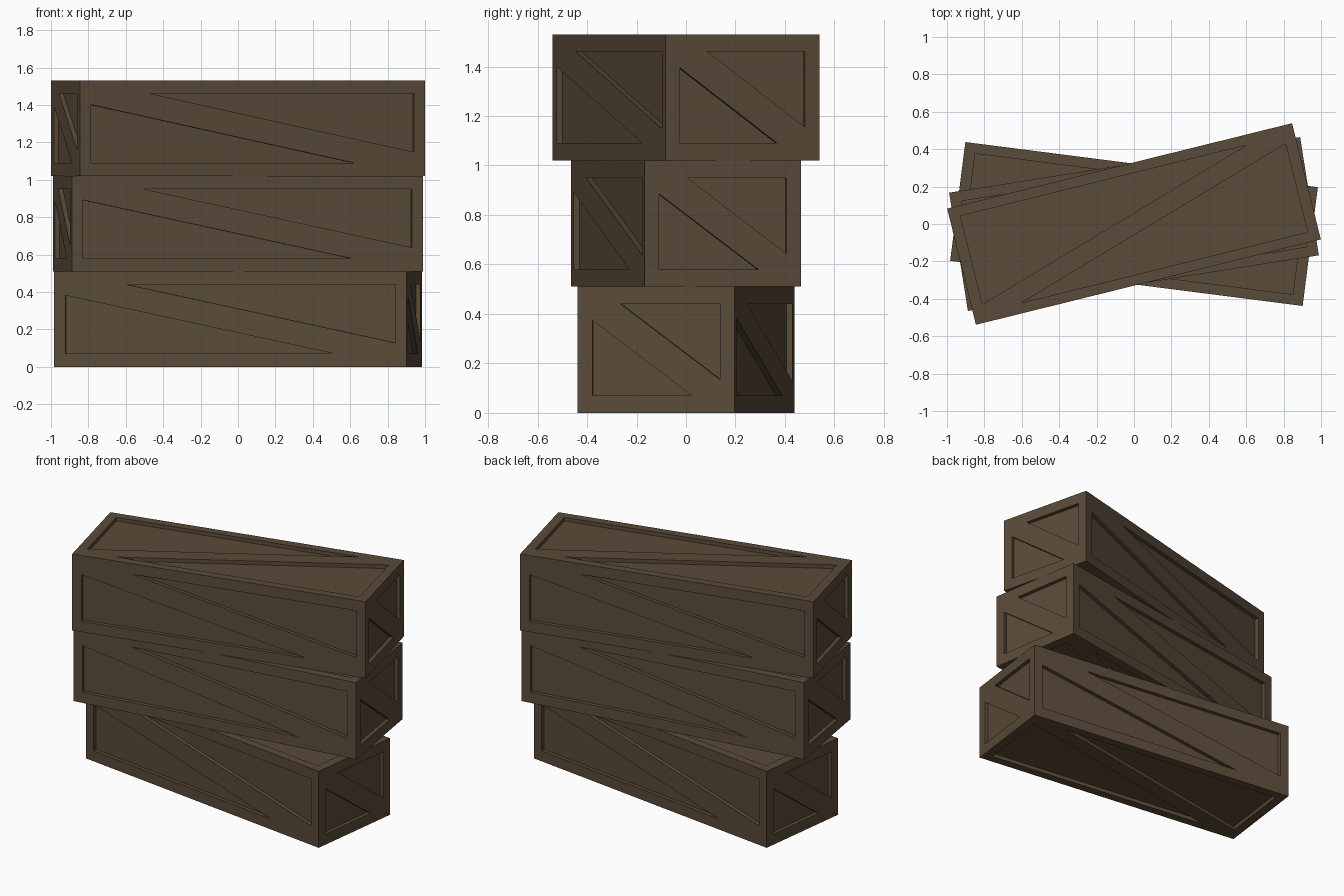
import bpy, bmesh, math
from mathutils import Vector

if "Cube" in bpy.data.objects:
    bpy.data.objects.remove(bpy.data.objects["Cube"])

L, W, H = 1.90, 0.64, 0.51      # crate size
RIM = 0.06                      # frame width along each face
DEPTH = 0.025                   # how far the panels sit back

wood = bpy.data.materials.new("dark_wood")
wood.diffuse_color = (0.102, 0.070, 0.041, 1)
wood.use_nodes = True
wood.node_tree.nodes["Principled BSDF"].inputs["Base Color"].default_value = wood.diffuse_color


def prism(bm, center, u, v, n, tri):
    """Triangular cutter through one face, in face axes u, v and normal n."""
    rings = [[bm.verts.new(center + u * a + v * b + n * d) for a, b in tri]
             for d in (-DEPTH, 0.03)]
    faces = [bm.faces.new(rings[0]), bm.faces.new(rings[1])]
    for i in range(3):
        j = (i + 1) % 3
        faces.append(bm.faces.new((rings[0][i], rings[0][j], rings[1][j], rings[1][i])))
    bmesh.ops.recalc_face_normals(bm, faces=faces)


def recesses(bm, normal, u, v, dist, hu, hv, tw, th):
    """Two triangular panels either side of a diagonal board."""
    n, u, v = Vector(normal), Vector(u), Vector(v)
    for s in (1, -1):
        tri = [(-hu * s, -hv * s), ((tw - hu) * s, -hv * s), (-hu * s, (th - hv) * s)]
        prism(bm, n * dist, u, v, n, tri)


# Cutter holding all the panel recesses
bm = bmesh.new()
hx, hy, hz = L / 2 - RIM, W / 2 - RIM, H / 2 - 0.07
for s in (1, -1):
    # long sides, ends, then lid and base
    recesses(bm, (0, -s, 0), (s, 0, 0), (0, 0, 1), W / 2, hx, hz, 1.45, 0.312)
    recesses(bm, (s, 0, 0), (0, s, 0), (0, 0, 1), L / 2, hy, hz, 0.405, 0.305)
    recesses(bm, (0, 0, s), (1, 0, 0), (0, -1, 0), H / 2, hx, W / 2 - 0.055, 1.575, 0.487)
cut_mesh = bpy.data.meshes.new("panel_cutter")
bm.to_mesh(cut_mesh)
bm.free()
cutter = bpy.data.objects.new("panel_cutter", cut_mesh)
bpy.context.collection.objects.link(cutter)
cutter.hide_render = True

# Crate body with the recesses cut out
bm = bmesh.new()
bmesh.ops.create_cube(bm, size=1)
bmesh.ops.scale(bm, vec=(L, W, H), verts=bm.verts)
body = bpy.data.meshes.new("crate_body")
bm.to_mesh(body)
bm.free()
body.materials.append(wood)
crate = bpy.data.objects.new("bottom_crate", body)
bpy.context.collection.objects.link(crate)
mod = crate.modifiers.new("panels", 'BOOLEAN')
mod.operation = 'DIFFERENCE'
mod.solver = 'EXACT'
mod.object = cutter
bpy.context.view_layer.update()
mesh = bpy.data.meshes.new_from_object(
    crate.evaluated_get(bpy.context.evaluated_depsgraph_get()))
crate.modifiers.clear()
crate.data = mesh
bpy.data.objects.remove(cutter)
mesh.materials.clear()
mesh.materials.append(wood)
for p in mesh.polygons:
    p.material_index = 0

# Stack of three, each turned a little
for i, (name, angle) in enumerate((("bottom_crate", -7.3), ("middle_crate", 9.0),
                                   ("top_crate", 13.9))):
    ob = crate
    if i:
        ob = bpy.data.objects.new(name, mesh)
        bpy.context.collection.objects.link(ob)
    ob.location = (0, 0, H * (i + 0.5))
    ob.rotation_euler = (0, 0, math.radians(angle))
